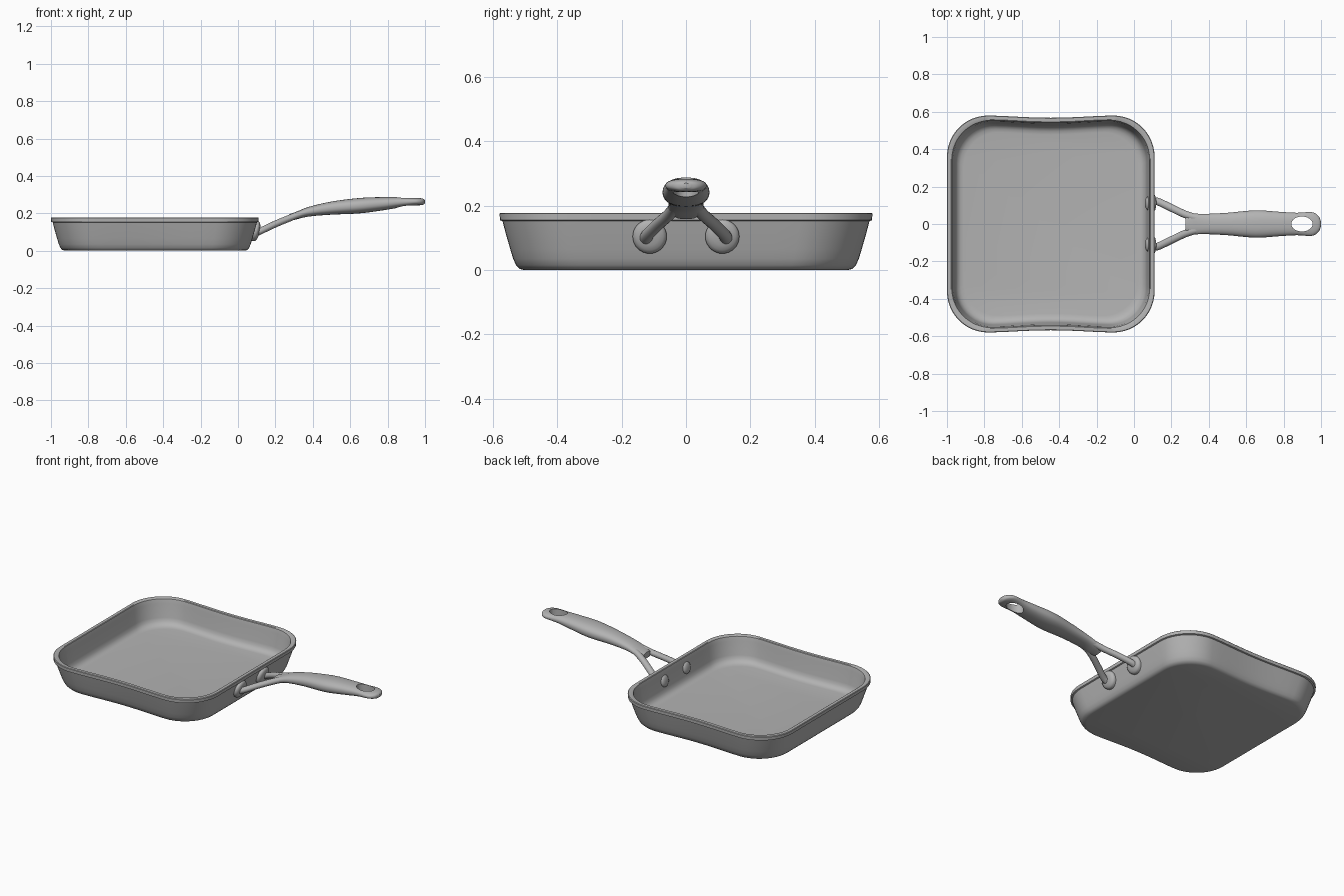
import bpy, bmesh, math
from mathutils import Vector

if "Cube" in bpy.data.objects:
    bpy.data.objects.remove(bpy.data.objects["Cube"], do_unlink=True)

# One satin grey metal for the whole pan
GREY = (0.45, 0.45, 0.45, 1)
metal = bpy.data.materials.new("grey metal")
metal.use_nodes = True
metal.diffuse_color = GREY
metal.node_tree.nodes["Principled BSDF"].inputs["Base Color"].default_value = GREY


def smooth(obj, angle=40):
    bpy.ops.object.select_all(action='DESELECT')
    obj.select_set(True)
    bpy.context.view_layer.objects.active = obj
    bpy.ops.object.shade_smooth_by_angle(angle=math.radians(angle))


def loft(name, rings, angle=40):
    """Skin a list of equal-length rings and cap both ends."""
    bm = bmesh.new()
    loops = [[bm.verts.new(p) for p in ring] for ring in rings]
    n = len(loops[0])
    for a, b in zip(loops, loops[1:]):
        for i in range(n):
            j = (i + 1) % n
            bm.faces.new((a[i], a[j], b[j], b[i]))
    bm.faces.new(loops[0][::-1])
    bm.faces.new(loops[-1])
    bmesh.ops.recalc_face_normals(bm, faces=bm.faces)
    mesh = bpy.data.meshes.new(name)
    bm.to_mesh(mesh)
    bm.free()
    mesh.materials.append(metal)
    obj = bpy.data.objects.new(name, mesh)
    bpy.context.collection.objects.link(obj)
    smooth(obj, angle)
    return obj


def spline(points, steps):
    """Catmull-Rom curve through tuples of any length."""
    pts = [Vector(p) for p in points]
    pts = [2 * pts[0] - pts[1]] + pts + [2 * pts[-1] - pts[-2]]
    out = []
    for a, b, c, d in zip(pts, pts[1:], pts[2:], pts[3:]):
        for k in range(steps):
            t = k / steps
            out.append(0.5 * (2 * b + (c - a) * t + (2 * a - 5 * b + 4 * c - d) * t ** 2
                              + (3 * b - a - 3 * c + d) * t ** 3))
    return out + [pts[-2]]


# Pan body: rounded square rings, gently pinched on the front and back sides
CX, HX, HY, RADIUS = -0.445, 0.555, 0.58, 0.22


def pan_ring(inset, z):
    hx, hy, r = HX - inset, HY - inset, RADIUS - 0.4 * inset
    corners = []
    for q, (sx, sy) in enumerate(((1, 1), (-1, 1), (-1, -1), (1, -1))):
        corners.append([(sx * (hx - r) + r * math.cos(a), sy * (hy - r) + r * math.sin(a))
                        for a in ((q + k / 12) * math.pi / 2 for k in range(13))])
    ring = []
    for q in range(4):
        ring += corners[q]
        (x0, y0), (x1, y1) = corners[q][-1], corners[(q + 1) % 4][0]
        ring += [(x0 + (x1 - x0) * k / 10, y0 + (y1 - y0) * k / 10) for k in range(1, 10)]
    result = []
    for x, y in ring:
        pinch = 0.012 * max(0, 1 - (x / hx / 0.62) ** 2) ** 2
        if abs(y) > hy * 0.8:
            y -= math.copysign(pinch, y)
        result.append((CX + x, y, z))
    return result


pan_profile = [(0.075, 0), (0.061, 0.004), (0.051, 0.015), (0.042, 0.035), (0.033, 0.065),
               (0.02, 0.11), (0.009, 0.152), (0.001, 0.155), (0, 0.175), (0.003, 0.178),
               (0.022, 0.178), (0.026, 0.175), (0.032, 0.15), (0.042, 0.065), (0.048, 0.045),
               (0.058, 0.031), (0.072, 0.023), (0.09, 0.02)]
loft("pan_body", [pan_ring(*p) for p in pan_profile], 35)

# Handle grip: stations of x, half width, bottom z, top z
stations = [(0.275, 0.042, 0.158, 0.196), (0.31, 0.055, 0.167, 0.208), (0.38, 0.054, 0.183, 0.235),
            (0.50, 0.060, 0.193, 0.263), (0.65, 0.073, 0.200, 0.282), (0.78, 0.065, 0.217, 0.287),
            (0.87, 0.060, 0.232, 0.287), (0.94, 0.064, 0.241, 0.284), (0.97, 0.056, 0.243, 0.282),
            (0.99, 0.037, 0.246, 0.278), (1.0, 0.012, 0.254, 0.270)]


def grip_ring(x, w, z0, z1):
    ring = []
    for k in range(32):
        c, s = math.cos(k * math.pi / 16), math.sin(k * math.pi / 16)
        ring.append((x, w * math.copysign(abs(c) ** 0.85, c),
                     (z0 + z1) / 2 + (z1 - z0) / 2 * math.copysign(abs(s) ** 0.85, s)))
    return ring


grip = loft("handle_grip", [grip_ring(*s) for s in spline(stations, 5)])

# Hanging hole through the end of the grip
cutter = loft("hole_cutter", [[(0.898 + 0.057 * math.cos(k * math.pi / 20),
                                0.04 * math.sin(k * math.pi / 20), z) for k in range(40)]
                              for z in (0.1, 0.4)])
cutter.hide_render = True
cut = grip.modifiers.new("hanging_hole", 'BOOLEAN')
cut.object = cutter
cut.operation = 'DIFFERENCE'
cut.solver = 'EXACT'
bpy.context.view_layer.objects.active = grip
bpy.ops.object.modifier_apply(modifier=cut.name)
bpy.data.objects.remove(cutter, do_unlink=True)
smooth(grip)


def disc(name, y, z, profile, tilt=0.0):
    """Round turned part along x from (x, radius) pairs."""
    return loft(name, [[(x + tilt * r * math.sin(k * math.pi / 16), y + r * math.cos(k * math.pi / 16),
                         z + r * math.sin(k * math.pi / 16)) for k in range(32)]
                       for x, r in profile])


# Forked prongs, mounting pads and inner rivets on both sides
prong_path = [(0.095, 0.125, 0.094), (0.13, 0.119, 0.110), (0.2, 0.086, 0.143),
              (0.27, 0.053, 0.172), (0.33, 0.034, 0.195), (0.40, 0.02, 0.212)]
for side, label in ((1, "left"), (-1, "right")):
    path = spline([(x, y * side, z) for x, y, z in prong_path], 4)
    rings = []
    for i, p in enumerate(path):
        d = (path[min(i + 1, len(path) - 1)] - path[max(i - 1, 0)]).normalized()
        u = d.cross(Vector((0, 0, 1))).normalized()
        v = u.cross(d)
        rings.append([p + u * 0.02 * math.cos(a) + v * 0.018 * math.sin(a)
                      for a in (k * math.pi / 10 for k in range(20))])
    loft(label + "_prong", rings)
    disc(label + "_mounting_pad", 0.113 * side, 0.104,
         [(0.08, 0.052), (0.097, 0.053), (0.104, 0.05), (0.110, 0.042), (0.114, 0.028), (0.115, 0.01)], 0.2)
    disc(label + "_rivet", 0.11 * side, 0.11,
         [(0.085, 0.036), (0.073, 0.036), (0.067, 0.032), (0.062, 0.022), (0.06, 0.008)], 0.18)
